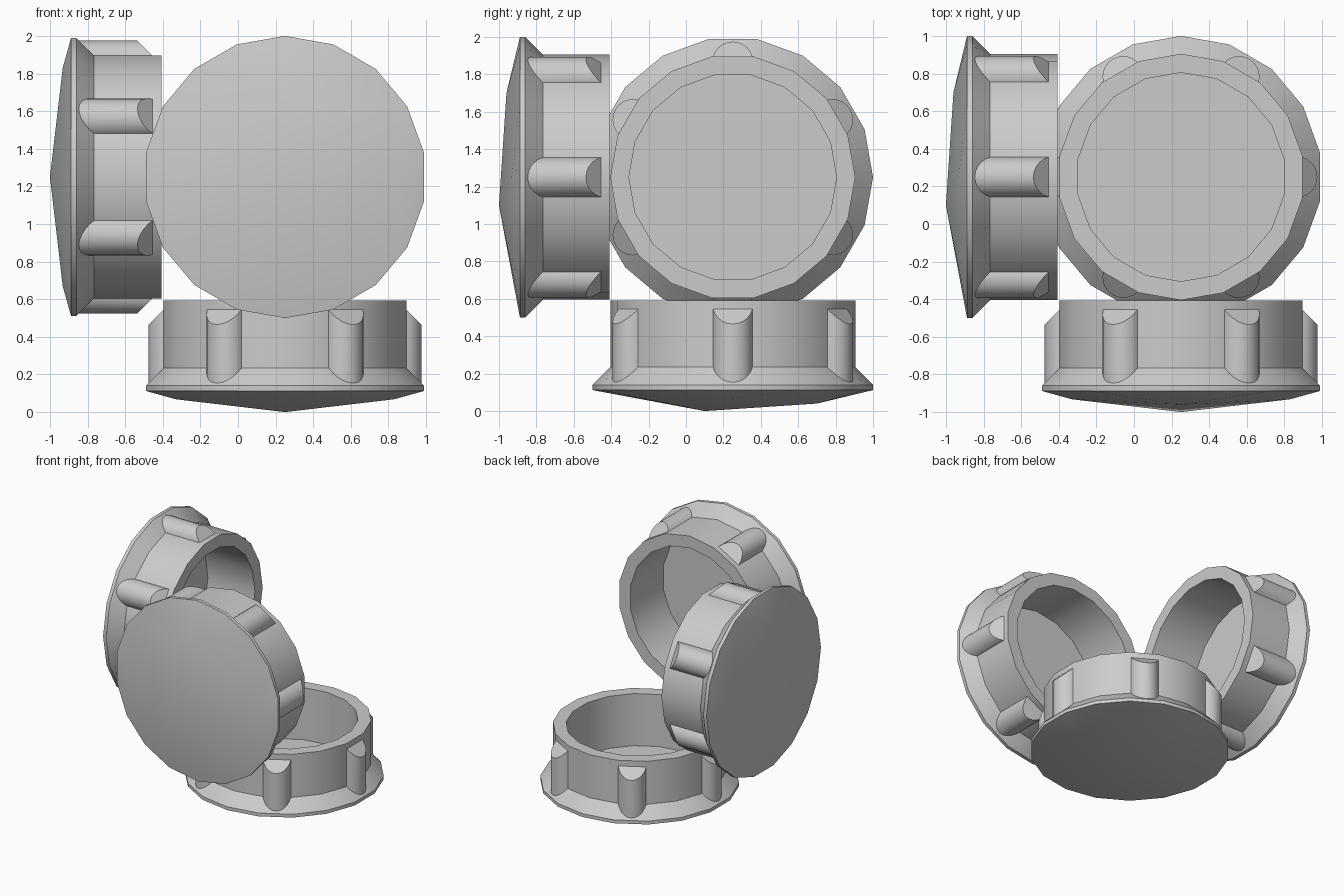
import bpy, bmesh
from math import sin, cos, pi, tau, radians
from mathutils import Matrix, Vector

cube = bpy.data.objects.get("Cube")
if cube:
    bpy.data.objects.remove(cube)

grey = bpy.data.materials.new("light_grey")
grey.use_nodes = True
grey.diffuse_color = (0.6, 0.6, 0.6, 1)
grey.node_tree.nodes["Principled BSDF"].inputs["Base Color"].default_value = (0.6, 0.6, 0.6, 1)

SIDES = 18
RIM_R, RIM_Z = 0.75, 0.112


def ring(bm, radius, z):
    """Ring of vertices with one vertex on the local y axis."""
    return [bm.verts.new((radius * sin(tau * i / SIDES), radius * cos(tau * i / SIDES), z))
            for i in range(SIDES)]


def finish(bm, name):
    bmesh.ops.recalc_face_normals(bm, faces=bm.faces)
    mesh = bpy.data.meshes.new(name)
    bm.to_mesh(mesh)
    bm.free()
    mesh.materials.append(grey)
    return mesh


def shell_mesh():
    """Flange, wall, lip, inner wall, floor and shallow faceted dome."""
    bm = bmesh.new()
    profile = [(RIM_R, RIM_Z), (RIM_R, 0.14), (0.655, 0.235),
               (0.655, 0.592), (0.555, 0.592), (0.555, 0.16)]
    rings = [ring(bm, r, z) for r, z in profile]
    for a, b in zip(rings, rings[1:]):
        for i in range(SIDES):
            j = (i + 1) % SIDES
            bm.faces.new((a[i], a[j], b[j], b[i]))
    bm.faces.new(rings[-1])
    # dome: hull of the rim and a few bulge points, open towards the inside
    dome = bmesh.new()
    ring(dome, RIM_R, RIM_Z)
    for p in [(0, -0.15, 0), (0, 0.45, 0.04), (0.58, 0, 0.068), (-0.58, 0, 0.068)]:
        dome.verts.new(p)
    bmesh.ops.convex_hull(dome, input=dome.verts)
    inner = [f for f in dome.faces if all(v.co.z > RIM_Z - 0.001 for v in f.verts)]
    bmesh.ops.delete(dome, geom=inner, context='FACES_ONLY')
    temp = bpy.data.meshes.new("dome")
    dome.to_mesh(temp)
    dome.free()
    bm.from_mesh(temp)
    bpy.data.meshes.remove(temp)
    bmesh.ops.remove_doubles(bm, verts=bm.verts, dist=0.0005)
    return finish(bm, "cap_shell")


def ribs_mesh():
    """Six half-round grips with slanted tops."""
    bm = bmesh.new()
    steps, centre, radius = 12, 0.615, 0.11
    for k in range(6):
        turn = Matrix.Rotation(k * pi / 3, 3, 'Z')
        low, high = [], []
        for i in range(steps + 1):
            a = -pi / 2 + pi * i / steps
            x, y = centre + radius * cos(a), radius * sin(a)
            low.append(bm.verts.new(turn @ Vector((x, y, 0.15))))
            high.append(bm.verts.new(turn @ Vector((x, y, 0.54 - (x - 0.65)))))
        for i in range(steps):
            bm.faces.new((low[i], low[i + 1], high[i + 1], high[i]))
        bm.faces.new((low[-1], low[0], high[0], high[-1]))
        bm.faces.new(low)
        bm.faces.new(high)
    return finish(bm, "grip_ribs")


# Three caps facing down, forward and to the right: position and local axes
caps = {
    "bottom": ((0.25, 0.25, 0), (1, 0, 0), (0, 1, 0), (0, 0, 1)),
    "front": ((0.25, -1, 1.25), (-1, 0, 0), (0, 0, 1), (0, 1, 0)),
    "right": ((-1, 0.25, 1.25), (0, 0, -1), (0, 1, 0), (1, 0, 0)),
}
for side, (origin, ax, ay, az) in caps.items():
    place = Matrix((ax, ay, az)).transposed().to_4x4()
    place.translation = origin
    for part, build in (("cap", shell_mesh), ("grip_ribs", ribs_mesh)):
        obj = bpy.data.objects.new(f"{side}_{part}", build())
        bpy.context.collection.objects.link(obj)
        obj.matrix_world = place
        bpy.ops.object.select_all(action='DESELECT')
        obj.select_set(True)
        bpy.context.view_layer.objects.active = obj
        bpy.ops.object.shade_smooth_by_angle(angle=radians(30))
